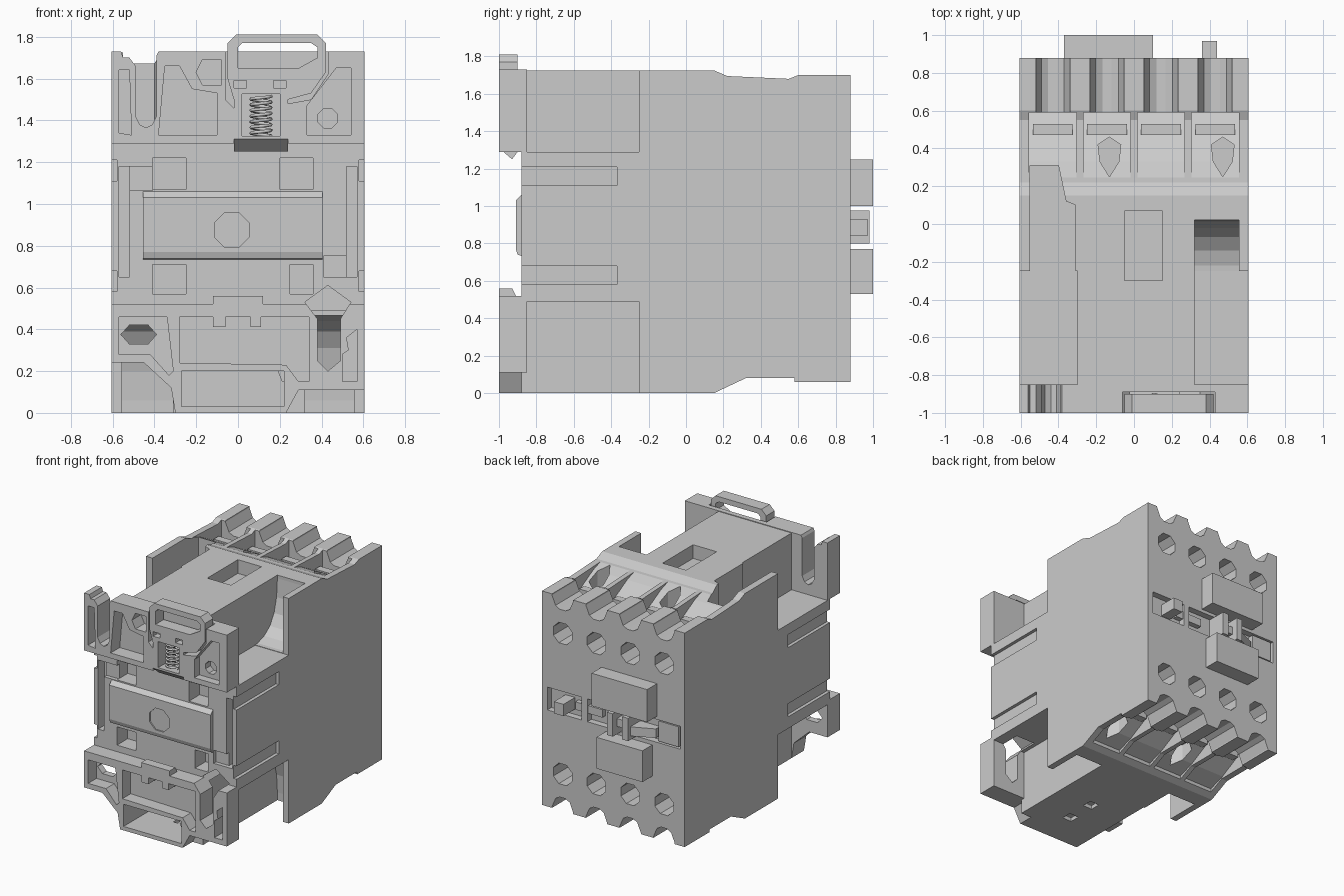
import bpy, bmesh, math

def prism(name, pts, axis, a, b):
    """Extrude a 2D outline along an axis: x takes (y,z), y takes (x,z), z takes (x,y)."""
    put = {'x': lambda u, v, w: (w, u, v), 'y': lambda u, v, w: (u, w, v),
           'z': lambda u, v, w: (u, v, w)}[axis]
    bm = bmesh.new()
    lo = [bm.verts.new(put(u, v, a)) for u, v in pts]
    hi = [bm.verts.new(put(u, v, b)) for u, v in pts]
    n = len(pts)
    bm.faces.new(lo)
    bm.faces.new(hi[::-1])
    for i in range(n):
        bm.faces.new((lo[i], hi[i], hi[(i + 1) % n], lo[(i + 1) % n]))
    bmesh.ops.recalc_face_normals(bm, faces=bm.faces)
    me = bpy.data.meshes.new(name)
    bm.to_mesh(me)
    bm.free()
    ob = bpy.data.objects.new(name, me)
    bpy.context.collection.objects.link(ob)
    return ob

def rect(u0, u1, v0, v1):
    return [(u0, v0), (u1, v0), (u1, v1), (u0, v1)]

def box(name, x0, x1, y0, y1, z0, z1):
    return prism(name, rect(x0, x1, y0, y1), 'z', z0, z1)

def ngon(u, v, r, n=8):
    return [(u + r * math.cos(math.tau * (i + .5) / n), v + r * math.sin(math.tau * (i + .5) / n))
            for i in range(n)]

def cut(target, pts, axis, a, b):
    cutter = prism("cutter", pts, axis, a, b)
    cutter.hide_render = True
    m = target.modifiers.new("cut", 'BOOLEAN')
    m.operation, m.solver, m.object = 'DIFFERENCE', 'EXACT', cutter
    bpy.context.view_layer.objects.active = target
    bpy.ops.object.modifier_apply(modifier=m.name)
    bpy.data.objects.remove(cutter)

def flip(pts):
    return [(u, 1.76 - v) for u, v in pts]

# main housing from its side profile
body = prism("housing", [(-.88, 0), (.15, 0), (.32, .08), (.58, .08), (.58, .06), (.88, .06),
                         (.88, 1.7), (.6, 1.7), (.55, 1.68), (.22, 1.695), (.15, 1.725),
                         (-.88, 1.725)], 'x', -.605, .605)

# open corners behind the mounting plates
for x0, x1 in ((-.7, -.3), (.32, .7)):
    cut(body, rect(x0, x1, -.95, -.25), 'z', 1.29, 1.9)
    cut(body, rect(x0, x1, -.95, -.25), 'z', -.1, .49)

# curved troughs beside the hump, inside the side walls
trough = [(-.3, 1.29), (-.22, 1.295), (-.14, 1.32), (-.07, 1.37), (-.02, 1.45), (.01, 1.56),
          (.02, 1.7), (.02, 1.85), (-.3, 1.85)]
cut(body, trough, 'x', .32, .555)
cut(body, flip(trough), 'x', .32, .555)
cut(body, [(-.55, -.3), (-.31, -.3), (-.31, .1), (-.36, .12), (-.4, .31), (-.55, .31)], 'z', 1.29, 1.9)
cut(body, flip(trough), 'x', -.555, -.31)

# terminal channels, wire grooves and screw holes, top and bottom
slope = [(.2, 1.71), (.33, 1.665), (.47, 1.59), (.59, 1.5), (.59, 1.9), (.2, 1.9)]
for x in (-.43, -.143, .143, .43):
    groove = [(x - .09, 1.9), (x - .09, 1.69), (x - .06, 1.62), (x - .025, 1.6),
              (x + .025, 1.6), (x + .06, 1.62), (x + .09, 1.69), (x + .09, 1.9)]
    for f in (list, flip):
        cut(body, f(slope), 'x', x - .125, x + .125)
        cut(body, f(groove), 'y', .57, .95)
        cut(body, f(ngon(x, 1.42, .085)), 'y', .62, .95)
        z0, z1 = sorted(v for _, v in f([(0, 1.45), (0, 1.6)]))
        box("terminal_clamp", x - .105, x + .105, .47, .53, z0, z1)

# pointed recesses on the sloping roof
for x in (-.13, .47):
    drop = [(x, .25), (x + .05, .33), (x + .06, .42), (x, .46), (x - .06, .42), (x - .05, .33)]
    cut(body, drop, 'z', 1.52, 1.9)
    cut(body, drop, 'z', -.1, .22)

# roof window, shallow side slots, rail face pockets
cut(body, rect(-.05, .15, -.3, .07), 'z', 1.62, 1.9)
for s in (-1, 1):
    a, b = sorted((s * .58, s * .7))
    for z in (1.11, .58):
        cut(body, rect(-.95, -.37, z, z + .1), 'x', a, b)
    a, b = sorted((s * .52, s * .57))
    cut(body, rect(a, b, .65, 1.18), 'y', -.95, -.8)
    a, b = sorted((s * .41, s * .525))
    cut(body, rect(a, b, 1.065, 1.18) if s < 0 else rect(a, b, .65, .75), 'y', -.95, -.85)
for x0, x1, z0, z1 in ((-.41, -.25, 1.07, 1.22), (.2, .36, 1.07, 1.22),
                       (-.41, -.25, .57, .71), (.25, .36, .57, .71)):
    cut(body, rect(x0, x1, z0, z1), 'y', -.95, -.75)

# hollow foot with two small floor holes
cut(body, rect(-.27, .22, .03, .2), 'y', -.95, -.35)
for y in (-.7, -.47):
    cut(body, rect(-.03, .05, y - .04, y + .04), 'z', -.1, .1)

# indicator slot on the terminal face
cut(body, rect(-.57, .56, .8, .975), 'y', .83, .95)

# raised rail seat with a round inset
seat = prism("rail_seat", [(-.87, .73), (-.9, .74), (-.91, .77), (-.91, 1.03), (-.88, 1.06),
                           (-.87, 1.06)], 'x', -.455, .405)
cut(seat, ngon(-.03, .875, .09), 'y', -.95, -.9)

# actuator blocks on the terminal face
box("upper_block", -.37, .10, .86, 1, 1.0, 1.25)
box("lower_block", -.33, .06, .86, 1, .53, .77)
box("indicator_button", .36, .44, .82, .97, .84, .93)
box("slot_bar", .10, .33, .82, .87, .86, .92)
box("slot_stop", .22, .27, .82, .88, .8, .975)
for x in (-.04, -.17):
    box("carrier_fin", x - .025, x + .025, .82, .98, .8, .975)
box("carrier_bridge", -.19, -.02, .82, .93, .86, .92)
prism("carrier_ramp", [(-.18, .83), (-.36, .83), (-.36, .88), (-.18, .96)], 'z', .83, .9)
box("slot_cover", -.55, -.38, .82, .875, .81, .965)

# upper rail clamp plate
top = prism("upper_clamp", [(-.605, 1.29), (.605, 1.29), (.605, 1.73), (-.38, 1.73), (-.39, 1.71),
                            (-.39, 1.42), (-.41, 1.38), (-.44, 1.365), (-.47, 1.38), (-.49, 1.42),
                            (-.49, 1.66), (-.52, 1.7), (-.55, 1.7), (-.56, 1.73), (-.605, 1.73)],
            'y', -1, -.85)
for p, d in (([(-.57, 1.34), (-.51, 1.33), (-.52, 1.64), (-.57, 1.64)], -.89),
             ([(-.38, 1.33), (-.1, 1.33), (-.1, 1.53), (-.22, 1.55), (-.28, 1.66), (-.35, 1.66)], -.89),
             ([(-.2, 1.63), (-.17, 1.69), (-.08, 1.69), (-.08, 1.57), (-.17, 1.57)], -.89),
             ([(.33, 1.33), (.54, 1.33), (.54, 1.65), (.47, 1.65), (.33, 1.47)], -.94),
             (ngon(.43, 1.41, .05), -.88),
             ([(-.02, 1.2), (.24, 1.2), (.24, 1.48), (.35, 1.5), (.43, 1.62), (.43, 1.8),
               (-.06, 1.8), (-.06, 1.5), (-.02, 1.46)], -.89)):
    cut(top, p, 'y', -1.1, d)

# spring loaded latch: pull ring, stem, nose and coil
ring = prism("latch_ring", [(-.05, 1.6), (-.05, 1.77), (-.01, 1.81), (.38, 1.81), (.42, 1.77),
                            (.42, 1.63), (.35, 1.53), (.24, 1.5), (.24, 1.45), (-.02, 1.45),
                            (-.02, 1.5)], 'y', -1, -.9)
cut(ring, [(0, 1.65), (0, 1.75), (.02, 1.77), (.35, 1.77), (.38, 1.75), (.38, 1.7), (.29, 1.65)],
    'y', -1.1, -.8)
cut(ring, rect(.02, .2, 1.4, 1.525), 'y', -1.1, -.8)
for x in (-.02, .17):
    cut(ring, rect(x, x + .06, 1.555, 1.59), 'y', -1.1, -.95)
for x in (-.02, .2):
    box("latch_rail", x, x + .04, -1, -.9, 1.31, 1.46)
prism("latch_nose", [(-1, 1.31), (-.93, 1.25), (-.9, 1.29), (-.88, 1.32), (-1, 1.325)], 'x', -.02, .24)
cu = bpy.data.curves.new("spring", 'CURVE')
cu.dimensions, cu.bevel_depth, cu.bevel_resolution = '3D', .008, 1
sp = cu.splines.new('POLY')
N = 97
sp.points.add(N - 1)
for i, p in enumerate(sp.points):
    t = i / 12 * math.pi * 1.75
    p.co = (.11 + .048 * math.cos(t), -.945 + .04 * math.sin(t), 1.325 + .19 * i / (N - 1), 1)
bpy.context.collection.objects.link(bpy.data.objects.new("latch_spring", cu))

# lower rail clamp plate
low = prism("lower_clamp", [(-.605, .24), (-.45, .24), (-.32, .12), (-.3, 0), (.23, 0), (.29, .11),
                            (.605, .11), (.605, .52), (-.605, .52)], 'y', -1, -.85)
screw = [(.38, .25), (.43, .2), (.49, .25), (.49, .45), (.54, .53), (.43, .61), (.32, .53), (.38, .45)]
cut(low, screw, 'y', -1.1, -.8)
cut(body, screw, 'y', -1.1, -.7)
cut(low, rect(-.27, .22, .03, .2), 'y', -1.1, -.8)
for p in ([(-.28, .24), (-.28, .46), (-.12, .46), (-.12, .41), (-.06, .41), (-.06, .46), (.06, .46),
           (.06, .41), (.11, .41), (.11, .46), (.34, .46), (.34, .15), (.29, .15), (.23, .23)],
          [(-.57, .28), (-.42, .28), (-.33, .18), (-.31, .2), (-.34, .46), (-.57, .46)],
          [(.5, .15), (.57, .15), (.57, .4), (.52, .36), (.53, .3), (.5, .28)]):
    cut(low, p, 'y', -1.1, -.9)
cut(low, [(-.56, .375), (-.52, .42), (-.43, .42), (-.39, .375), (-.43, .33), (-.52, .33)], 'y', -1.1, -.8)
prism("lower_hook", [(-1, .5), (-.9, .5), (-.91, .52), (-.93, .56), (-1, .56)], 'x', -.12, .12)
prism("foot_hook", [(.08, .2), (.08, .23), (.2, .23), (.24, .2), (.24, .15), (.21, .15), (.19, .2)],
      'y', -.99, -.88)
